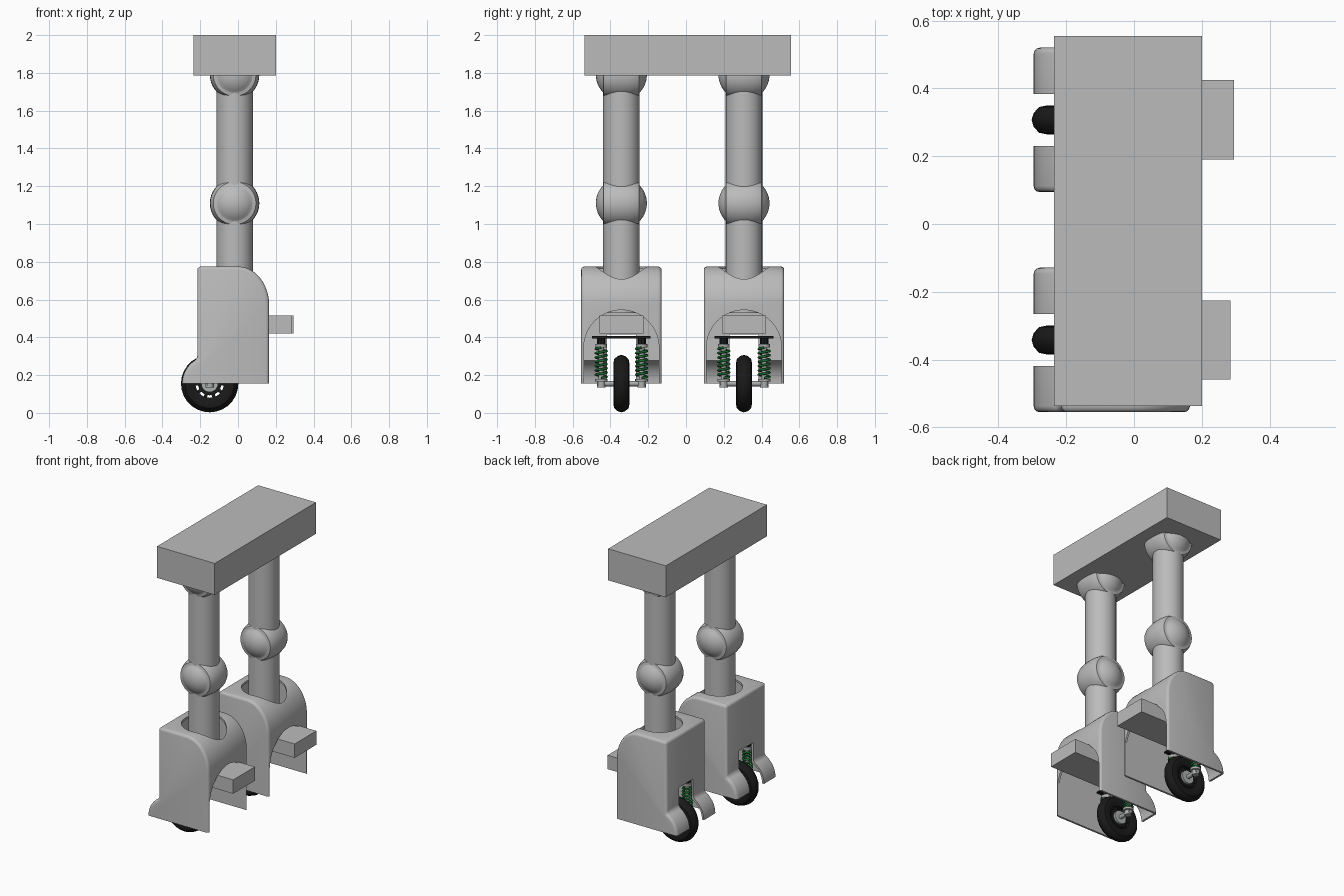
import bpy, bmesh
from math import pi, sin, cos, acos, radians
from mathutils import Matrix, Vector

if "Cube" in bpy.data.objects:
    bpy.data.objects.remove(bpy.data.objects["Cube"])


def material(name, r, g, b):
    m = bpy.data.materials.new(name)
    m.use_nodes = True
    m.diffuse_color = (r, g, b, 1)
    node = next(n for n in m.node_tree.nodes if n.type == "BSDF_PRINCIPLED")
    node.inputs["Base Color"].default_value = (r, g, b, 1)
    return m


GREY = material("light_grey", 0.5, 0.5, 0.5)
METAL = material("bare_metal", 0.42, 0.43, 0.43)
BLACK = material("rubber_black", 0.01, 0.01, 0.01)
GREEN = material("spring_green", 0.01, 0.17, 0.03)


def activate(ob):
    bpy.ops.object.select_all(action="DESELECT")
    ob.select_set(True)
    bpy.context.view_layer.objects.active = ob


def finish(name, bm, mat, smooth=True):
    bmesh.ops.recalc_face_normals(bm, faces=bm.faces)
    me = bpy.data.meshes.new(name)
    bm.to_mesh(me)
    bm.free()
    ob = bpy.data.objects.new(name, me)
    bpy.context.collection.objects.link(ob)
    me.materials.append(mat)
    if smooth:
        activate(ob)
        bpy.ops.object.shade_smooth_by_angle(angle=radians(35))
    return ob


def box(name, lo, hi, mat=GREY):
    bm = bmesh.new()
    bmesh.ops.create_cube(bm, size=1)
    for v in bm.verts:
        v.co = [l + (c + 0.5) * (h - l) for c, l, h in zip(v.co, lo, hi)]
    return finish(name, bm, mat, False)


def lathe(name, profile, loc, mat=GREY, axis="Z", steps=32, closed=False):
    """Turn (radius, height) points about the axis."""
    bm = bmesh.new()
    vs = [bm.verts.new((r, 0, h)) for r, h in profile]
    pairs = list(zip(vs, vs[1:])) + ([(vs[-1], vs[0])] if closed else [])
    es = [bm.edges.new(p) for p in pairs]
    bmesh.ops.spin(bm, geom=vs + es, cent=(0, 0, 0), axis=(0, 0, 1),
                   angle=2 * pi, steps=steps)
    bmesh.ops.remove_doubles(bm, verts=bm.verts, dist=0.0001)
    rot = Matrix.Rotation(-pi / 2, 4, "X") if axis == "Y" else Matrix()
    bmesh.ops.transform(bm, matrix=Matrix.Translation(loc) @ rot, verts=bm.verts)
    return finish(name, bm, mat)


def rod(name, r, h0, h1, loc, mat=GREY, axis="Z", steps=32):
    return lathe(name, [(0, h0), (r, h0), (r, h1), (0, h1)], loc, mat, axis, steps)


def prism(name, points, start, depth):
    """Extrude a closed outline of 3D points."""
    bm = bmesh.new()
    f = bm.faces.new([bm.verts.new(Vector(p) + Vector(start)) for p in points])
    ext = bmesh.ops.extrude_face_region(bm, geom=[f])["geom"]
    bmesh.ops.translate(bm, vec=depth, verts=[g for g in ext if isinstance(g, bmesh.types.BMVert)])
    return finish(name, bm, GREY, False)


def cut(ob, cutter):
    cutter.hide_render = True
    mod = ob.modifiers.new("cut", "BOOLEAN")
    mod.operation, mod.solver, mod.object = "DIFFERENCE", "EXACT", cutter
    activate(ob)
    bpy.ops.object.modifier_apply(modifier=mod.name)
    bpy.data.objects.remove(cutter)


LEG_X, WX, WZ = -0.018, -0.15, 0.155


def foot_outline(d, bottom):
    """Side outline of the foot, inset by d: fender, back, top, rounded front."""
    r = 0.146 - d
    end = acos((-0.065 + d) / r)
    pts = [(WX - r, 0, bottom)]
    for i in range(9):
        a = pi + (end - pi) * i / 8
        pts.append((WX + r * cos(a), 0, WZ + r * sin(a)))
    pts.append((-0.215 + d, 0, 0.775 - d))
    for i in range(13):
        a = pi / 2 * (1 - i / 12)
        pts.append(((0.165 - d) * cos(a), 0, 0.57 + (0.205 - d) * sin(a)))
    pts.append((0.165 - d, 0, bottom))
    return pts


def ball_joint(name, y, z):
    # Wide ring with a domed cap on each side
    half = [(0.136, 0), (0.13, 0.034), (0.109, 0.08), (0.096, 0.095),
            (0, 0.132)]
    ring = [(0.131, 0), (0.129, 0.04), (0.122, 0.075), (0.113, 0.094), (0.094, 0.097)]
    dome = [(0.135 * cos(a), 0.135 * sin(a)) for a in
            [radians(46 + 44 * i / 6) for i in range(7)]]
    side = ring + dome
    prof = [(r, -h) for r, h in reversed(side)] + side[1:]
    lathe(name, prof, (LEG_X, y, z), axis="Y", steps=40)


def foot(side, y, toe_end):
    shell = prism(side + "_foot_shell", foot_outline(0, 0.08), (0, y - 0.213, 0), (0, 0.426, 0))
    bev = shell.modifiers.new("bevel", "BEVEL")
    bev.width, bev.segments, bev.limit_method, bev.angle_limit = 0.018, 3, "ANGLE", radians(40)
    activate(shell)
    bpy.ops.object.modifier_apply(modifier="bevel")
    # Trim the base, hollow it, then open the leg socket, front arch and wheel slot
    cut(shell, box("trim", (-1, y - 1, -0.5), (1, y + 1, WZ)))
    cut(shell, prism("hollow", foot_outline(0.014, 0.05), (0, y - 0.2, 0), (0, 0.4, 0)))
    cut(shell, rod("socket", 0.14, 0.6, 1.0, (LEG_X, y, 0), steps=48))
    arch = [(0, -0.199, 0.02)]
    arch += [(0, -0.199 * cos(pi * i / 20), 0.345 + 0.2 * sin(pi * i / 20)) for i in range(21)]
    arch += [(0, 0.199, 0.02)]
    cut(shell, prism("arch", arch, (0.06, y, 0), (0.3, 0, 0)))
    cut(shell, box("slot", (-0.5, y - 0.077, 0), (-0.17, y + 0.077, 0.415)))
    activate(shell)
    bpy.ops.object.shade_smooth_by_angle(angle=radians(35))
    box(side + "_toe", (-0.2, y - 0.117, 0.42), (toe_end, y + 0.117, 0.515))


def wheel(side, y):
    hub = (WX, y, WZ)
    tire = [(0.075, -0.03), (0.105, -0.043), (0.13, -0.038), (0.146, -0.02), (0.152, 0)]
    lathe(side + "_tire", tire + [(r, -h) for r, h in reversed(tire[:-1])], hub, BLACK,
          "Y", 28, closed=True)
    lathe(side + "_rim", [(0.04, -0.02), (0.062, -0.02), (0.062, 0.02), (0.04, 0.02)], hub, BLACK,
          "Y", 24, closed=True)
    rod(side + "_hub", 0.045, -0.035, 0.035, hub, METAL, "Y", 20)
    rod(side + "_axle", 0.014, -0.13, 0.13, hub, METAL, "Y", 12)
    # Spokes joining the rim to the tire
    bm = bmesh.new()
    for i in range(10):
        m = Matrix.Translation(hub) @ Matrix.Rotation(2 * pi * i / 10, 4, "Y")
        m = m @ Matrix.Translation((0.07, 0, 0)) @ Matrix.Diagonal((0.03, 0.03, 0.018, 1))
        bmesh.ops.create_cube(bm, size=1, matrix=m)
    finish(side + "_spokes", bm, BLACK, False)


def damper(name, y):
    rod(name + "_shaft", 0.014, 0.15, 0.4, (WX, y, 0), METAL, steps=12)
    rod(name + "_lower_seat", 0.034, 0.165, 0.18, (WX, y, 0), METAL, steps=16)
    rod(name + "_lower_block", 0.022, 0.135, 0.165, (WX, y, 0), METAL, steps=12)
    rod(name + "_collar", 0.03, 0.345, 0.365, (WX, y, 0), METAL, steps=16)
    rod(name + "_top_nut", 0.022, 0.365, 0.4, (WX, y, 0), BLACK, steps=8)
    # Coil spring
    cu = bpy.data.curves.new(name + "_spring", "CURVE")
    cu.dimensions, cu.bevel_depth, cu.bevel_resolution = "3D", 0.0065, 1
    n, turns = 112, 7
    sp = cu.splines.new("POLY")
    sp.points.add(n)
    for i, p in enumerate(sp.points):
        a = 2 * pi * turns * i / n
        p.co = (WX + 0.029 * cos(a), y + 0.029 * sin(a), 0.185 + 0.16 * i / n, 1)
    cu.materials.append(GREEN)
    ob = bpy.data.objects.new(name + "_spring", cu)
    bpy.context.collection.objects.link(ob)
    activate(ob)
    bpy.ops.object.convert(target="MESH")


# Hip block
box("hip_block", (-0.236, -0.537, 1.785), (0.2, 0.555, 2.0))

# Two legs, front and rear
for side, y, toe_end in (("front", -0.342, 0.285), ("rear", 0.307, 0.295)):
    ball_joint(side + "_hip_joint", y, 1.79)
    rod(side + "_upper_leg", 0.097, 1.11, 1.79, (LEG_X, y, 0))
    ball_joint(side + "_knee_joint", y, 1.11)
    rod(side + "_lower_leg", 0.097, 0.53, 1.11, (LEG_X, y, 0))
    foot(side, y, toe_end)
    wheel(side, y)
    for end, s in (("a", -1), ("b", 1)):
        damper(side + "_damper_" + end, y + s * 0.107)
    box(side + "_damper_plate", (WX - 0.035, y - 0.155, 0.395), (WX + 0.035, y + 0.155, 0.406), BLACK)
